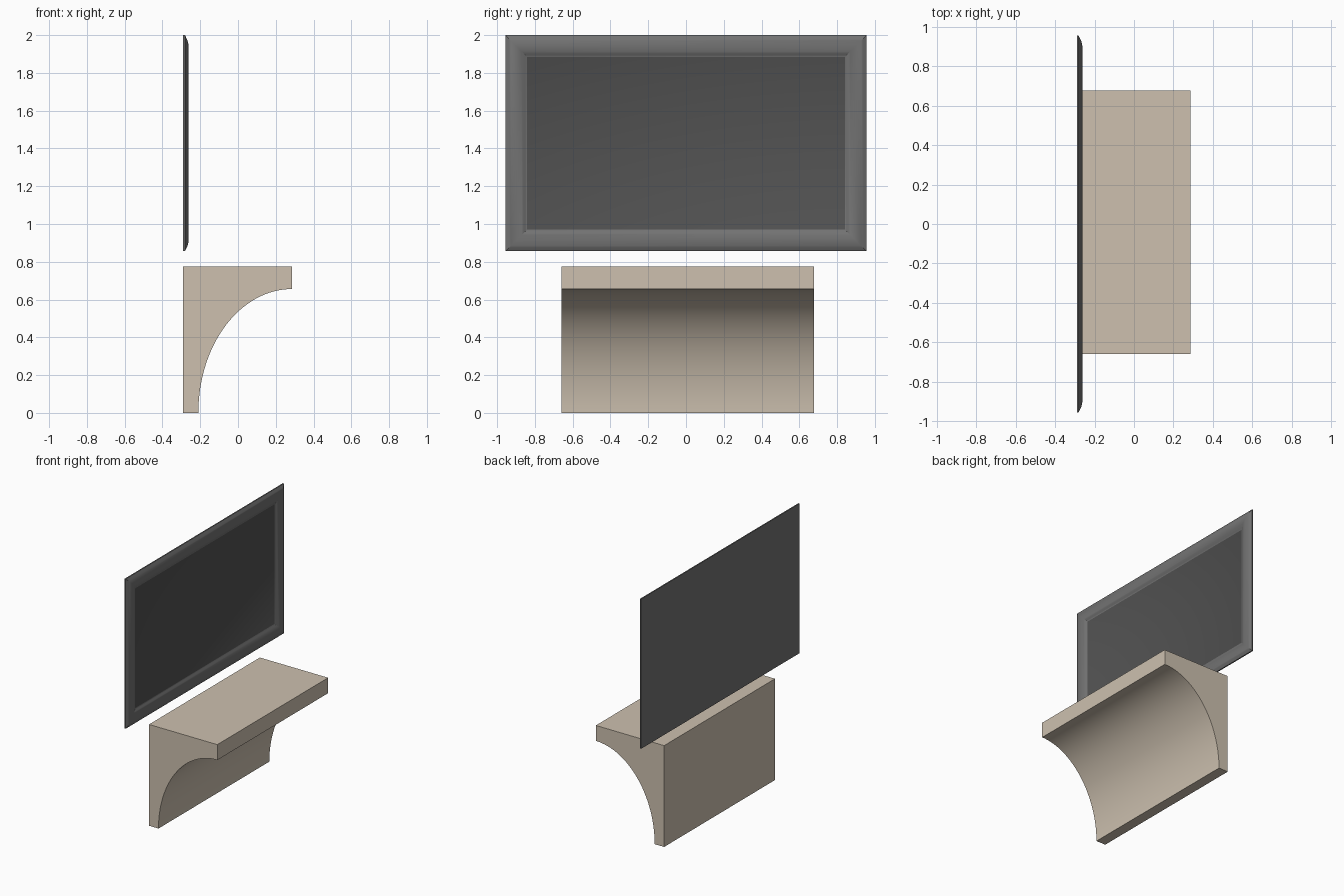
import bpy, bmesh, math

if "Cube" in bpy.data.objects:
    bpy.data.objects.remove(bpy.data.objects["Cube"])


def material(name, color):
    m = bpy.data.materials.new(name)
    m.diffuse_color = (*color, 1)
    m.use_nodes = True
    m.node_tree.nodes["Principled BSDF"].inputs["Base Color"].default_value = m.diffuse_color
    return m


def finish(name, bm, mat):
    bmesh.ops.recalc_face_normals(bm, faces=bm.faces)
    me = bpy.data.meshes.new(name)
    bm.to_mesh(me)
    bm.free()
    ob = bpy.data.objects.new(name, me)
    bpy.context.collection.objects.link(ob)
    me.materials.append(mat)
    bpy.ops.object.select_all(action='DESELECT')
    ob.select_set(True)
    bpy.context.view_layer.objects.active = ob
    bpy.ops.object.shade_smooth_by_angle(angle=math.radians(30))
    return ob


tan = material("tan", (0.61, 0.53, 0.43))
frame_grey = material("frame_grey", (0.17, 0.17, 0.17))
screen_grey = material("screen_grey", (0.085, 0.085, 0.085))

# Shelf console: side profile with elliptical cove, extruded along y
N = 32
cove = [(0.287 - 0.497 * math.cos(a), 0.656 * math.sin(a))
        for a in (math.pi / 2 * i / N for i in range(N + 1))]
profile = [(-0.29, 0)] + cove + [(0.287, 0.774), (-0.29, 0.774)]
bm = bmesh.new()
face = bm.faces.new([bm.verts.new((x, -0.66, z)) for x, z in profile])
ext = bmesh.ops.extrude_face_region(bm, geom=[face])
bmesh.ops.translate(bm, vec=(0, 1.338, 0),
                    verts=[v for v in ext["geom"] if isinstance(v, bmesh.types.BMVert)])
finish("wall_console", bm, tan)

# Television frame: rounded border profile swept round a rectangle
CZ, HY, HZ, BORDER = 1.428, 0.956, 0.572, 0.115


def ring(bm, inset, x):
    y, z = HY - inset, HZ - inset
    return [bm.verts.new((x, sy * y, CZ + sz * z))
            for sy, sz in ((-1, -1), (1, -1), (1, 1), (-1, 1))]


K = 12
arch = [(BORDER * i / K, -0.281 + 0.019 * math.sin(math.pi * i / K)) for i in range(K + 1)]
bm = bmesh.new()
rings = [ring(bm, d, x) for d, x in [(0, -0.29)] + arch]
for a, b in zip(rings, rings[1:]):
    for i in range(4):
        j = (i + 1) % 4
        bm.faces.new((a[i], a[j], b[j], b[i]))
bm.faces.new(rings[0])
bm.faces.new(rings[-1])
tv = finish("television", bm, frame_grey)

# Screen panel: the flat face inside the frame
tv.data.materials.append(screen_grey)
for p in tv.data.polygons:
    if len(p.vertices) == 4 and p.area > 0.5 and p.center.x > -0.285:
        p.material_index = 1
